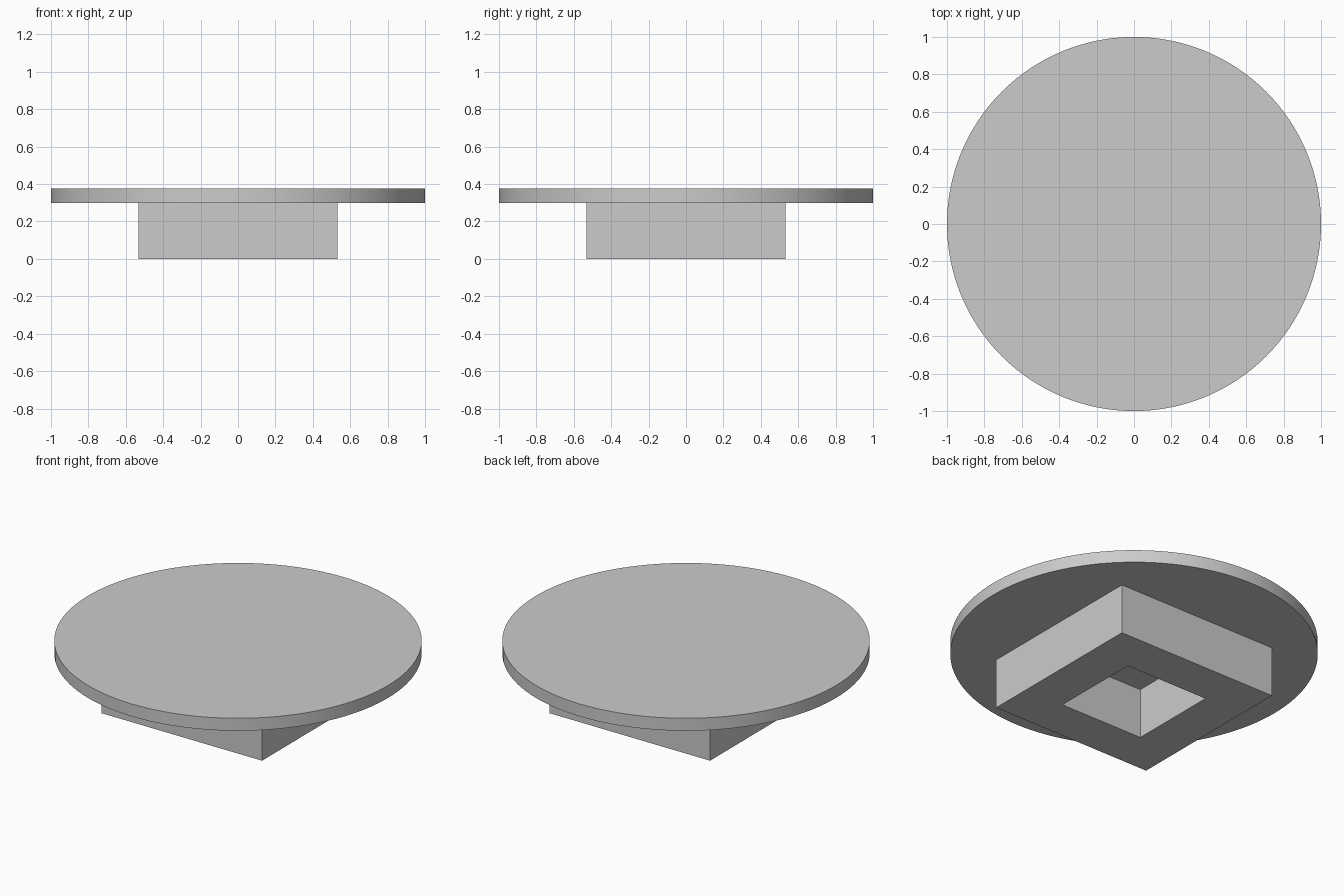
import bpy
import bmesh
import math

cube = bpy.data.objects.get("Cube")
if cube:
    bpy.data.objects.remove(cube, do_unlink=True)

DISC_RADIUS, DISC_BOTTOM, DISC_TOP = 1.0, 0.3, 0.375
BASE_HALF, SOCKET_HALF = 0.533, 0.276

# Single grey material
grey = bpy.data.materials.new("light grey")
grey.use_nodes = True
colour = (0.6, 0.6, 0.6, 1.0)
grey.diffuse_color = colour
grey.node_tree.nodes["Principled BSDF"].inputs["Base Color"].default_value = colour


def add_object(name, bm):
    bmesh.ops.recalc_face_normals(bm, faces=bm.faces)
    mesh = bpy.data.meshes.new(name)
    bm.to_mesh(mesh)
    bm.free()
    mesh.materials.append(grey)
    obj = bpy.data.objects.new(name, mesh)
    bpy.context.collection.objects.link(obj)
    return obj


def square(bm, half, z):
    corners = [(-1, -1), (1, -1), (1, 1), (-1, 1)]
    return [bm.verts.new((x * half, y * half, z)) for x, y in corners]


# Round top disc
bm = bmesh.new()
bmesh.ops.create_cone(bm, cap_ends=True, segments=128, radius1=DISC_RADIUS,
                      radius2=DISC_RADIUS, depth=DISC_TOP - DISC_BOTTOM)
bmesh.ops.translate(bm, verts=bm.verts, vec=(0, 0, (DISC_TOP + DISC_BOTTOM) / 2))
disc = add_object("round_disc", bm)
bpy.context.view_layer.objects.active = disc
disc.select_set(True)
bpy.ops.object.shade_smooth_by_angle(angle=math.radians(30))

# Square base with a square socket open underneath, closed above by the disc
bm = bmesh.new()
loops = [square(bm, BASE_HALF, DISC_BOTTOM), square(bm, BASE_HALF, 0),
         square(bm, SOCKET_HALF, 0), square(bm, SOCKET_HALF, DISC_BOTTOM)]
for a, b in zip(loops, loops[1:]):
    for i in range(4):
        j = (i + 1) % 4
        bm.faces.new((a[i], b[i], b[j], a[j]))
# Close the ring for consistent outward normals, then drop the hidden joint
joint = [bm.faces.new((loops[3][i], loops[0][i], loops[0][(i + 1) % 4],
                       loops[3][(i + 1) % 4])) for i in range(4)]
bmesh.ops.recalc_face_normals(bm, faces=bm.faces)
bmesh.ops.delete(bm, geom=joint, context="FACES_ONLY")
mesh_faces = bm.faces[:]
outer = max(mesh_faces, key=lambda f: f.calc_center_median().x)
add_object("square_base", bm)
